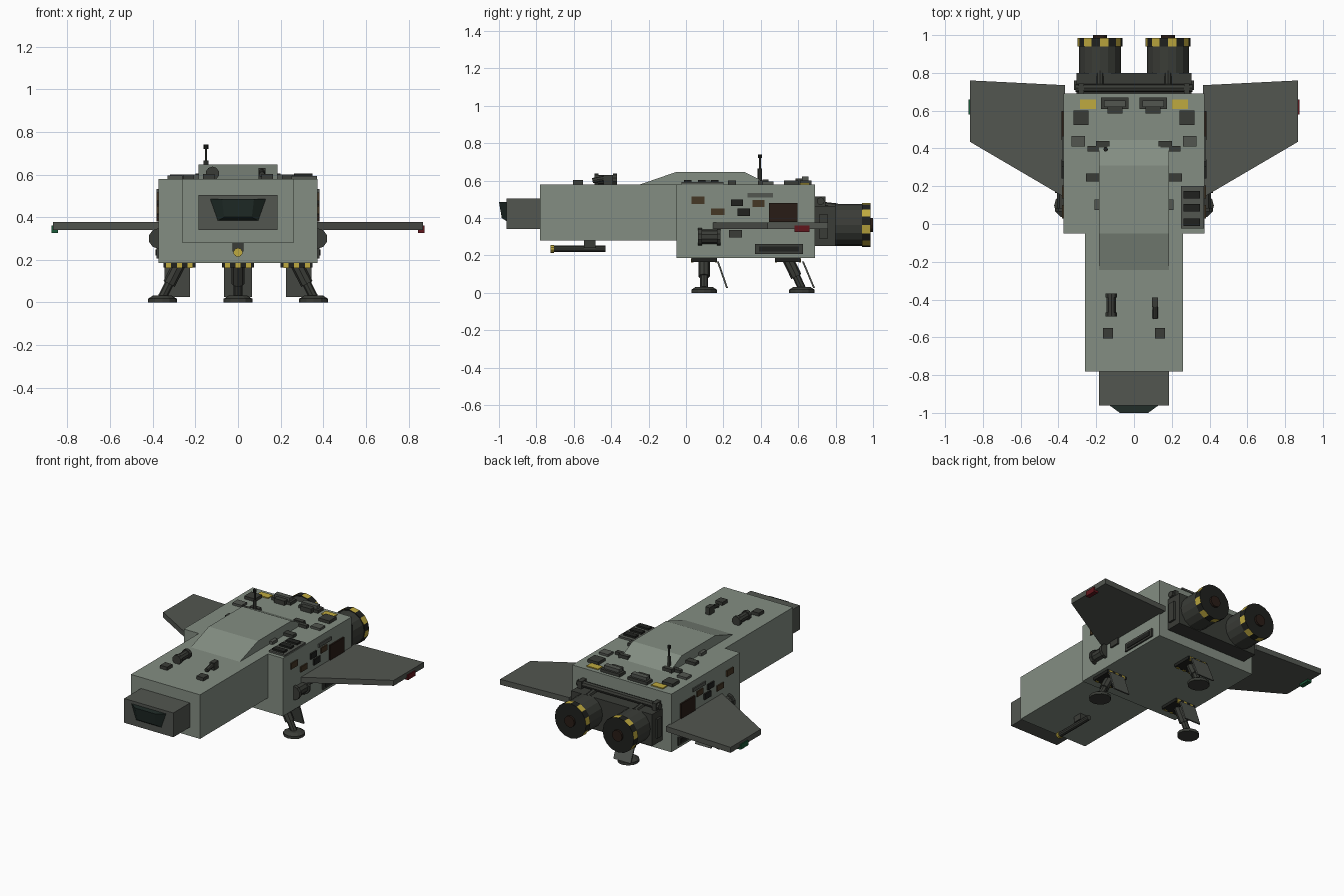
import bpy, bmesh, math
from mathutils import Vector

if "Cube" in bpy.data.objects:
    bpy.data.objects.remove(bpy.data.objects["Cube"])


def mat(name, r, g, b):
    m = bpy.data.materials.new(name)
    m.diffuse_color = (r, g, b, 1)
    m.use_nodes = True
    m.node_tree.nodes["Principled BSDF"].inputs["Base Color"].default_value = m.diffuse_color
    return m


HULL = mat("hull_green", .23, .27, .225)
GREY = mat("dark_grey", .085, .092, .08)
METAL = mat("gunmetal", .042, .045, .038)
BLACK = mat("black", .014, .015, .013)
GLASS = mat("glass", .015, .026, .022)
YELLOW = mat("yellow", .52, .40, .05)
BROWN = mat("brown", .06, .038, .018)
RUST = mat("rust", .022, .012, .008)
RED = mat("red_light", .12, .008, .012)
GREEN = mat("green_light", .01, .1, .04)


def finish(name, bm, *mats):
    bmesh.ops.recalc_face_normals(bm, faces=bm.faces)
    me = bpy.data.meshes.new(name)
    bm.to_mesh(me)
    bm.free()
    for m in mats:
        me.materials.append(m)
    ob = bpy.data.objects.new(name, me)
    bpy.context.collection.objects.link(ob)
    return ob


def box(name, x, y, z, m):
    """Box from (low, high) pairs."""
    bm = bmesh.new()
    bmesh.ops.create_cube(bm, size=1)
    for v in bm.verts:
        v.co = [(a + b) / 2 + c * abs(b - a) for (a, b), c in zip((x, y, z), v.co)]
    return finish(name, bm, m)


def prism(name, pts, offset, m):
    """Extrude a 3D outline along an offset."""
    bm = bmesh.new()
    f = bm.faces.new([bm.verts.new(p) for p in pts])
    r = bmesh.ops.extrude_face_region(bm, geom=[f])
    vs = [e for e in r["geom"] if isinstance(e, bmesh.types.BMVert)]
    bmesh.ops.translate(bm, verts=vs, vec=offset)
    # the extruded source face stays as the near cap
    return finish(name, bm, m)


def tube(name, a, b, r1, m, r2=None, n=12, stripe=None):
    """Cylinder or cone between two points, optionally with striped sides."""
    a, b = Vector(a), Vector(b)
    bm = bmesh.new()
    bmesh.ops.create_cone(bm, cap_ends=True, segments=n, radius1=r1,
                          radius2=r1 if r2 is None else r2, depth=(b - a).length)
    if stripe:
        sides = [f for f in bm.faces if len(f.verts) == 4 and abs(f.normal.z) < .5]
        sides.sort(key=lambda f: math.atan2(f.calc_center_median().y, f.calc_center_median().x))
        for f in sides[::2]:
            f.material_index = 1
    bm.transform((b - a).to_track_quat('Z', 'Y').to_matrix().to_4x4())
    bmesh.ops.translate(bm, verts=bm.verts, vec=(a + b) / 2)
    return finish(name, bm, m, *([stripe] if stripe else []))


def sides(s, lo, hi):
    return (s * lo, s * hi)


# Hull blocks
box("rear_hull", (-.373, .373), (-.05, .69), (.185, .58), HULL)
box("front_hull", (-.26, .26), (-.78, -.05), (.28, .58), HULL)
box("nose", (-.185, .185), (-.96, -.78), (.34, .505), GREY)
prism("spine_hump", [(-.185, y, z) for y, z in
      ((-.25, .578), (-.05, .647), (.31, .647), (.45, .578))], (.37, 0, 0), HULL)

# Wedge window on the nose
bm = bmesh.new()
for p in ((-.137, -.955, .485), (.137, -.955, .485), (-.1, -.955, .38), (.1, -.955, .38),
          (-.075, -1, .485), (.075, -1, .485), (-.065, -.985, .4), (.065, -.985, .4)):
    bm.verts.new(p)
bmesh.ops.convex_hull(bm, input=bm.verts)
finish("nose_window", bm, GLASS)

# Rear engine mount and pipes
box("engine_mount", (-.305, .305), (.69, .80), (.25, .465), METAL)
tube("mount_pipe", (-.31, .72, .49), (.31, .72, .49), .021, METAL, n=8)

for s in (1, -1):
    # Engine
    c, z = s * .18, .363
    tube("engine_body", (c, .80, z), (c, .945, z), .112, METAL, n=16)
    tube("engine_hazard_ring", (c, .94, z), (c, .986, z), .118, BLACK, n=16, stripe=YELLOW)
    tube("engine_nozzle", (c, .98, z), (c, 1.0, z), .038, RUST, n=12)
    tube("mount_feed_pipe", (c, .72, .47), (c, .81, .46), .018, METAL, n=8)
    box("mount_clamp", sides(s, .265, .295), (.69, .745), (.46, .515), METAL)
    box("mount_side_clamp", sides(s, .30, .318), (.71, .76), (.29, .42), METAL)

    # Wing and tip light
    prism("wing", [(s * x, y, .34) for x, y in
          ((.365, .14), (.868, .435), (.868, .76), (.365, .735))], (0, 0, .037), GREY)
    box("wingtip_light", sides(s, .845, .875), (.58, .66), (.325, .36), RED if s > 0 else GREEN)

    # Side panels: y range, z range, thickness, colour
    for y, zz, t, m in (((.03, .1), (.475, .515), .008, BROWN),
                        ((.135, .205), (.415, .452), .008, BROWN),
                        ((.24, .305), (.463, .50), .01, BLACK),
                        ((.275, .342), (.41, .45), .01, BLACK),
                        ((.355, .42), (.46, .497), .008, BROWN),
                        ((.33, .465), (.51, .533), .008, GREY),
                        ((.445, .597), (.38, .48), .01, RUST),
                        ((.23, .30), (.297, .337), .012, METAL),
                        ((.37, .625), (.207, .262), .01, METAL),
                        ((.39, .605), (.22, .248), .014, BLACK)):
        box("side_panel", sides(s, .365, .373 + t), y, zz, m)

    # Side tank with flanges
    tube("side_tank", (s * .372, .07, .30), (s * .372, .18, .30), .038, METAL, n=10)
    for y in (.065, .165):
        tube("side_tank_flange", (s * .372, y, .30), (s * .372, y + .02, .30), .048, METAL, n=10)

    # Roof details: x range, y range, top height, colour
    for x, y, top, m in (((.20, .287), (.61, .66), .587, YELLOW),
                         ((.24, .32), (.525, .602), .60, METAL),
                         ((.26, .33), (.41, .467), .595, GREY),
                         ((.14, .245), (.385, .412), .60, METAL),
                         ((.13, .20), (.41, .44), .605, METAL),
                         ((.185, .255), (.225, .267), .60, METAL),
                         ((.18, .208), (.075, .13), .60, GREY),
                         ((.03, .175), (.61, .67), .60, METAL),
                         ((.06, .14), (.585, .635), .61, METAL),
                         ((.045, .16), (.62, .655), .622, GREY),
                         ((.11, .163), (-.605, -.55), .602, METAL)):
        box("roof_box", sides(s, *x), y, (.575, top), m)

# Roof vent with slats
box("roof_vent", (.25, .37), (-.025, .20), (.575, .592), GREY)
for y in (.155, .085, .01):
    box("vent_slat", (.263, .35), (y - .02, y + .02), (.59, .604), BLACK)

# Front deck canister and sensor
tube("deck_canister", (-.12, -.48, .605), (-.12, -.38, .605), .026, METAL, n=10)
for y in (-.49, -.39):
    tube("canister_band", (-.12, y, .605), (-.12, y + .022, .605), .032, METAL, n=10)
box("sensor_base", (.095, .128), (-.44, -.39), (.575, .63), METAL)
tube("sensor_barrel", (.112, -.50, .60), (.112, -.42, .615), .014, METAL, n=8)

# Antenna
tube("antenna_base", (-.15, .395, .58), (-.15, .395, .665), .012, METAL, n=8)
tube("antenna_mast", (-.15, .395, .66), (-.15, .395, .735), .006, METAL, n=6)
tube("antenna_tip", (-.15, .395, .72), (-.15, .395, .74), .011, BLACK, n=8)

# Chin gun
box("gun_mount", (-.025, .025), (-.545, -.485), (.24, .285), METAL)
tube("gun_barrel", (0, -.71, .235), (0, -.43, .235), .017, METAL, n=10)
tube("gun_muzzle", (0, -.725, .235), (0, -.705, .235), .021, YELLOW, n=10)


def landing_leg(name, top, foot, door_x, door_y):
    """Leaning leg with mount plate, hazard marks, door and foot."""
    (tx, ty), (fx, fy) = top, foot
    a, b = Vector((tx, ty, .18)), Vector((fx, fy, .025))
    box(name + "_plate", (tx - .075, tx + .075), (ty - .068, ty + .068), (.165, .187), BLACK)
    for i in (-1, 0, 1):
        for e in (-.064, .064):
            box(name + "_hazard_mark", (tx + i * .05 - .012, tx + i * .05 + .012),
                (ty + e - .006, ty + e + .006), (.162, .184), YELLOW)
    tube(name + "_sleeve", a, a.lerp(b, .6), .03, METAL, n=8)
    tube(name + "_piston", a.lerp(b, .5), b, .021, METAL, n=8)
    tube(name + "_foot", (fx, fy, 0), (fx, fy, .018), .068, METAL, n=12)
    tube(name + "_foot_top", (fx, fy, .018), (fx, fy, .032), .066, METAL, r2=.045, n=12)
    prism(name + "_door", [(door_x[0], y, z) for y, z in
          ((door_y[0], .168), (door_y[0] + .01, .168), (door_y[1], .025), (door_y[1] - .01, .025))],
          (door_x[1] - door_x[0], 0, 0), GREY)


for s in (1, -1):
    landing_leg("front_leg", (s * .275, .097), (s * .355, .097),
                sorted(sides(s, .225, .345)), (.165, .225))
landing_leg("rear_leg", (0, .545), (0, .62), (-.065, .065), (.62, .69))
